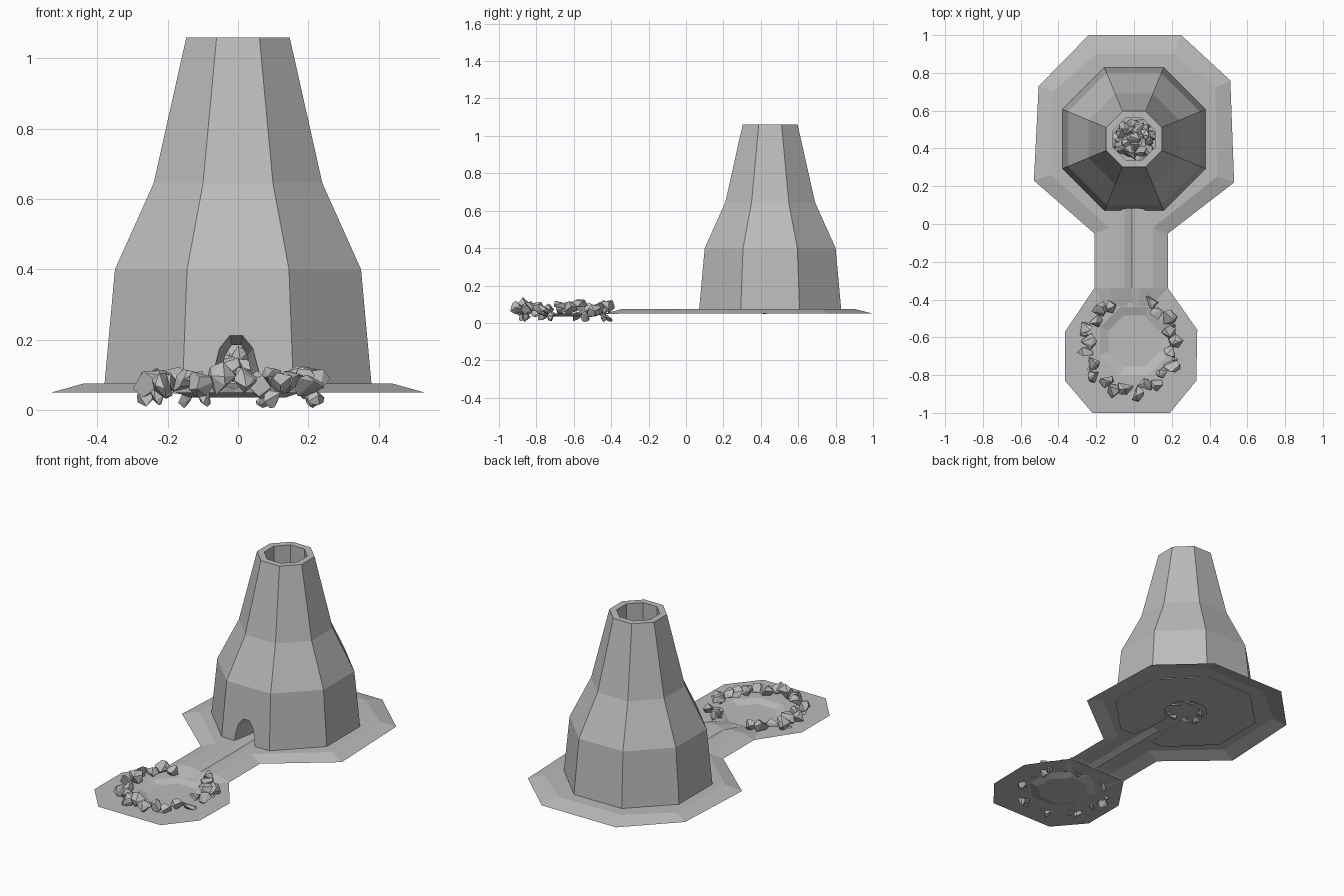
import bpy, bmesh, math, random
from mathutils import Vector

random.seed(7)
cube = bpy.data.objects.get("Cube")
if cube:
    bpy.data.objects.remove(cube, do_unlink=True)

clay = bpy.data.materials.new("grey clay")
clay.use_nodes = True
clay.diffuse_color = (0.5, 0.5, 0.5, 1)
clay.node_tree.nodes["Principled BSDF"].inputs["Base Color"].default_value = (0.5, 0.5, 0.5, 1)


def finish(bm, name, fix_normals=True):
    if fix_normals:
        bmesh.ops.recalc_face_normals(bm, faces=bm.faces)
    mesh = bpy.data.meshes.new(name)
    bm.to_mesh(mesh)
    bm.free()
    mesh.materials.append(clay)
    obj = bpy.data.objects.new(name, mesh)
    bpy.context.collection.objects.link(obj)
    return obj


def ring(bm, points):
    return [bm.verts.new(p) for p in points]


def bridge(bm, a, b, closed=True):
    n = len(a)
    for i in range(n if closed else n - 1):
        j = (i + 1) % n
        bm.faces.new((a[i], a[j], b[j], b[i]))


def octagon(apothem, z, cx=0, cy=0.45):
    r = apothem / math.cos(math.pi / 8)
    return [(cx + r * math.cos(math.radians(22.5 + 45 * k)),
             cy + r * math.sin(math.radians(22.5 + 45 * k)), z) for k in range(8)]


# Furnace stack: hollow eight-sided tower
bm = bmesh.new()
profile = [(0.38, 0.07), (0.35, 0.4), (0.24, 0.645), (0.147, 1.06), (0.11, 1.06), (0.115, 0.07)]
loops = [ring(bm, octagon(a, z)) for a, z in profile]
for k in range(len(loops)):
    bridge(bm, loops[k], loops[(k + 1) % len(loops)])
furnace = finish(bm, "furnace_stack")


# Tapered arch cutter for the tap hole
def arch(half, top, y):
    shape = [(-1.1, 0), (-1, 0.45), (-0.75, 0.8), (-0.3, 1), (0.3, 1), (0.75, 0.8), (1, 0.45), (1.1, 0)]
    base = 0.03
    return [(-0.005 + half * x, y, base + (top - base) * z) for x, z in shape]


bm = bmesh.new()
arches = [ring(bm, arch(h, t, y)) for h, t, y in
          [(0.065, 0.215, 0.02), (0.063, 0.212, 0.08), (0.043, 0.185, 0.18), (0.043, 0.185, 0.4)]]
for a, b in zip(arches, arches[1:]):
    bridge(bm, a, b)
bm.faces.new(arches[0])
bm.faces.new(arches[-1])
cutter = finish(bm, "arch_cutter")
cutter.hide_render = True
cutter.hide_set(True)
cut = furnace.modifiers.new("arch", "BOOLEAN")
cut.operation = "DIFFERENCE"
cut.solver = "EXACT"
cut.object = cutter

# Ground sheet: raised yard, channel and pit apron
LOW, HIGH = 0.05, 0.075
bm = bmesh.new()
outer = [(0.18, -0.05), (0.53, 0.22), (0.51, 0.76), (0.25, 1.0),
         (-0.24, 1.0), (-0.505, 0.73), (-0.53, 0.23), (-0.21, -0.05)]
inner = [(0.1, -0.02), (0.44, 0.25), (0.43, 0.72), (0.21, 0.9),
         (-0.2, 0.9), (-0.43, 0.7), (-0.44, 0.26), (-0.13, -0.02)]
low = ring(bm, [(x, y, LOW) for x, y in outer])
high = ring(bm, [(x, y, HIGH) for x, y in inner])
bridge(bm, low, high, closed=False)

# Channel with a shallow groove running to the pit
section = [(-0.21, LOW), (-0.13, HIGH), (-0.05, HIGH), (-0.01, 0.06), (0.03, HIGH), (0.1, HIGH), (0.18, LOW)]
far = ring(bm, [(x, -0.34, z) for x, z in section])
mid = [ring(bm, [(x, -0.02, z)])[0] for x, z in section[2:5]]
near = [low[-1], high[-1], *mid, high[0], low[0]]
bridge(bm, far, near, closed=False)
inside = ring(bm, [(x, 0.2, z) for x, z in section[2:5]])
bridge(bm, mid, inside, closed=False)
bm.faces.new([*high, mid[0], *inside, mid[2]])
lip = ring(bm, [(x * 0.8, -0.45, 0.046) for x, z in section])
bridge(bm, lip, far, closed=False)

# Sunken pit with its flat apron
apron = [(0.335, -0.56), (0.18, -0.34), (-0.21, -0.34), (-0.365, -0.57),
         (-0.365, -0.83), (-0.22, -1.0), (0.19, -1.0), (0.33, -0.83)]
edge = ring(bm, [(x, y, LOW) for x, y in apron])
rim = ring(bm, octagon(0.18, 0.05, 0, -0.62))
floor = ring(bm, octagon(0.135, 0.035, 0, -0.62))
bridge(bm, edge, rim)
bridge(bm, rim, floor)
bm.faces.new(floor)
for f in bm.faces:
    f.normal_update()
    if f.normal.z < 0:
        f.normal_flip()
finish(bm, "ground_sheet", fix_normals=False)


# Rough stones: convex hulls of scattered points
def add_stone(bm, centre, size):
    pts = []
    for _ in range(11):
        d = Vector([random.gauss(0, 1) for _ in range(3)]).normalized()
        pts.append(bm.verts.new(Vector(centre) + d * size * random.uniform(0.85, 1.15)))
    hull = bmesh.ops.convex_hull(bm, input=pts)
    spare = {v for v in hull["geom_interior"] if isinstance(v, bmesh.types.BMVert)}
    bmesh.ops.delete(bm, geom=list(spare), context="VERTS")


bm = bmesh.new()
count = 22
for k in range(count):
    angle = math.radians(118 + 304 * k / (count - 1))
    r = 0.215 + 0.025 * (k % 2)
    add_stone(bm, (-0.02 + r * math.cos(angle), -0.64 + 1.07 * r * math.sin(angle),
                   random.uniform(0.07, 0.09)), random.uniform(0.034, 0.046))
    if k % 3 == 0:
        add_stone(bm, (-0.02 + 0.25 * math.cos(angle + 0.1), -0.64 + 0.25 * math.sin(angle + 0.1), 0.035), 0.028)
finish(bm, "pit_stones")

# Rubble heap in the bottom of the shaft
bm = bmesh.new()
for k in range(26):
    angle, r = k * 2.4, 0.1 * math.sqrt(k / 26)
    add_stone(bm, (r * math.cos(angle), 0.45 + r * math.sin(angle), 0.16 - 0.7 * r), 0.04)
finish(bm, "shaft_rubble")
